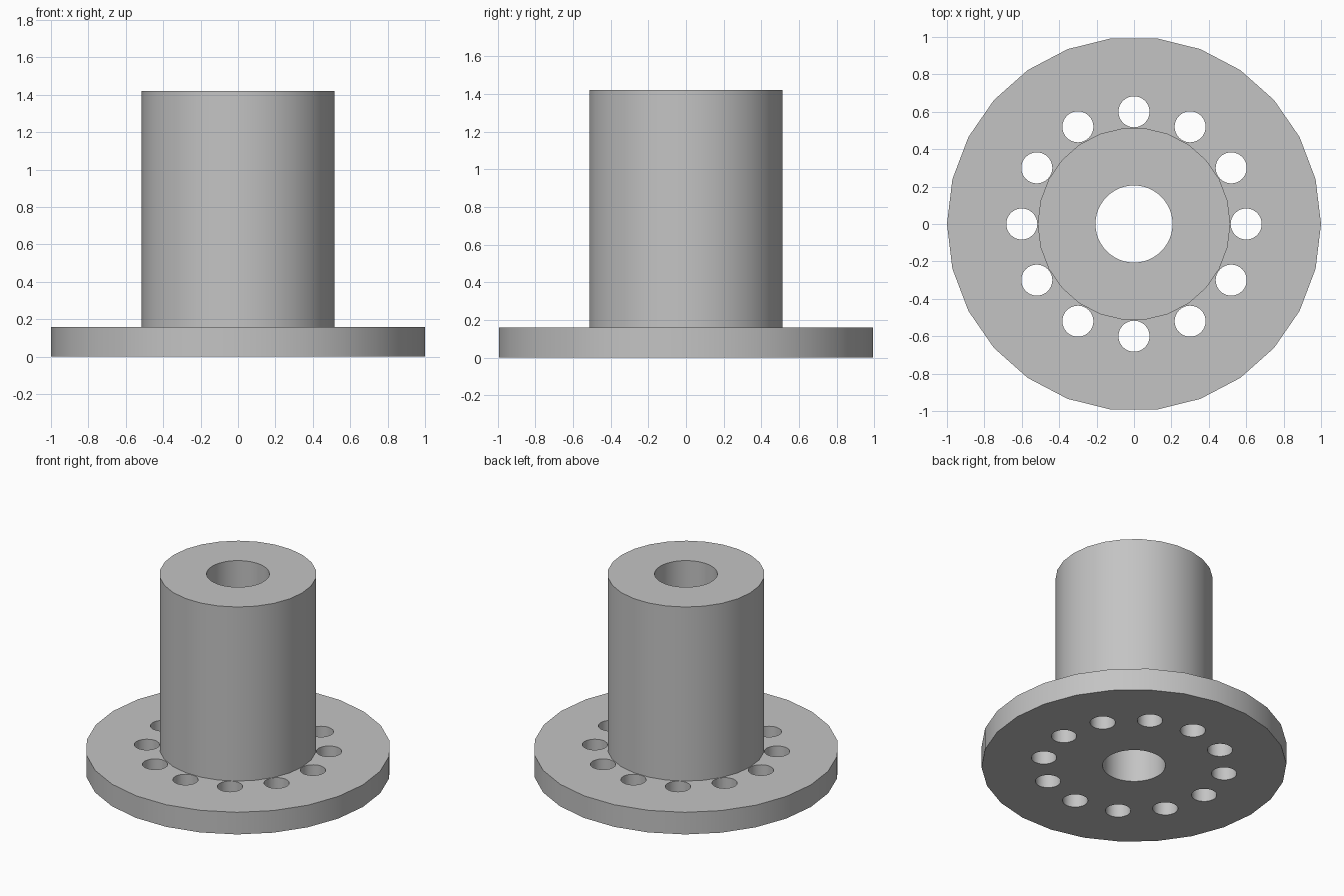
import bpy
import bmesh
import math
from mathutils import Matrix

cube = bpy.data.objects.get("Cube")
if cube:
    bpy.data.objects.remove(cube, do_unlink=True)

FLANGE_R, FLANGE_H = 1.0, 0.16
HUB_R, TOP = 0.515, 1.42
BORE_R, HOLE_R, HOLE_RING = 0.206, 0.083, 0.6
SIDES, HOLES = 26, 12

grey = bpy.data.materials.new("plain_grey")
grey.use_nodes = True
colour = (0.55, 0.55, 0.55, 1)
grey.diffuse_color = colour
grey.node_tree.nodes["Principled BSDF"].inputs["Base Color"].default_value = colour


def make_object(name, bm):
    bmesh.ops.recalc_face_normals(bm, faces=bm.faces)
    mesh = bpy.data.meshes.new(name)
    bm.to_mesh(mesh)
    bm.free()
    mesh.materials.append(grey)
    obj = bpy.data.objects.new(name, mesh)
    bpy.context.collection.objects.link(obj)
    return obj


def add_cylinder(bm, x, y, radius, bottom, top, sides):
    bmesh.ops.create_cone(
        bm, cap_ends=True, segments=sides, radius1=radius, radius2=radius,
        depth=top - bottom,
        matrix=Matrix.Translation((x, y, (bottom + top) / 2)))


# Flange and hub as one stepped solid
bm = bmesh.new()
rings = []
for r, z in [(FLANGE_R, 0), (FLANGE_R, FLANGE_H), (HUB_R, FLANGE_H), (HUB_R, TOP)]:
    rings.append([bm.verts.new((r * math.cos(math.tau * i / SIDES),
                                r * math.sin(math.tau * i / SIDES), z))
                  for i in range(SIDES)])
for low, high in zip(rings, rings[1:]):
    for i in range(SIDES):
        j = (i + 1) % SIDES
        bm.faces.new((low[i], low[j], high[j], high[i]))
bm.faces.new(rings[0][::-1])
bm.faces.new(rings[-1])
body = make_object("flanged_hub", bm)

# Centre bore and ring of bolt holes
bm = bmesh.new()
add_cylinder(bm, 0, 0, BORE_R, -0.1, TOP + 0.1, 48)
for i in range(HOLES):
    a = math.tau * i / HOLES
    add_cylinder(bm, HOLE_RING * math.cos(a), HOLE_RING * math.sin(a),
                 HOLE_R, -0.1, FLANGE_H + 0.1, 32)
cutter = make_object("hole_cutter", bm)
cutter.hide_render = True

cut = body.modifiers.new("holes", 'BOOLEAN')
cut.operation = 'DIFFERENCE'
cut.solver = 'EXACT'
cut.object = cutter

# Bake the cut, remove the helper and smooth the round walls
bpy.ops.object.select_all(action='DESELECT')
body.select_set(True)
bpy.context.view_layer.objects.active = body
bpy.ops.object.modifier_apply(modifier=cut.name)
bpy.data.objects.remove(cutter, do_unlink=True)
bpy.ops.object.shade_smooth_by_angle(angle=math.radians(30))
